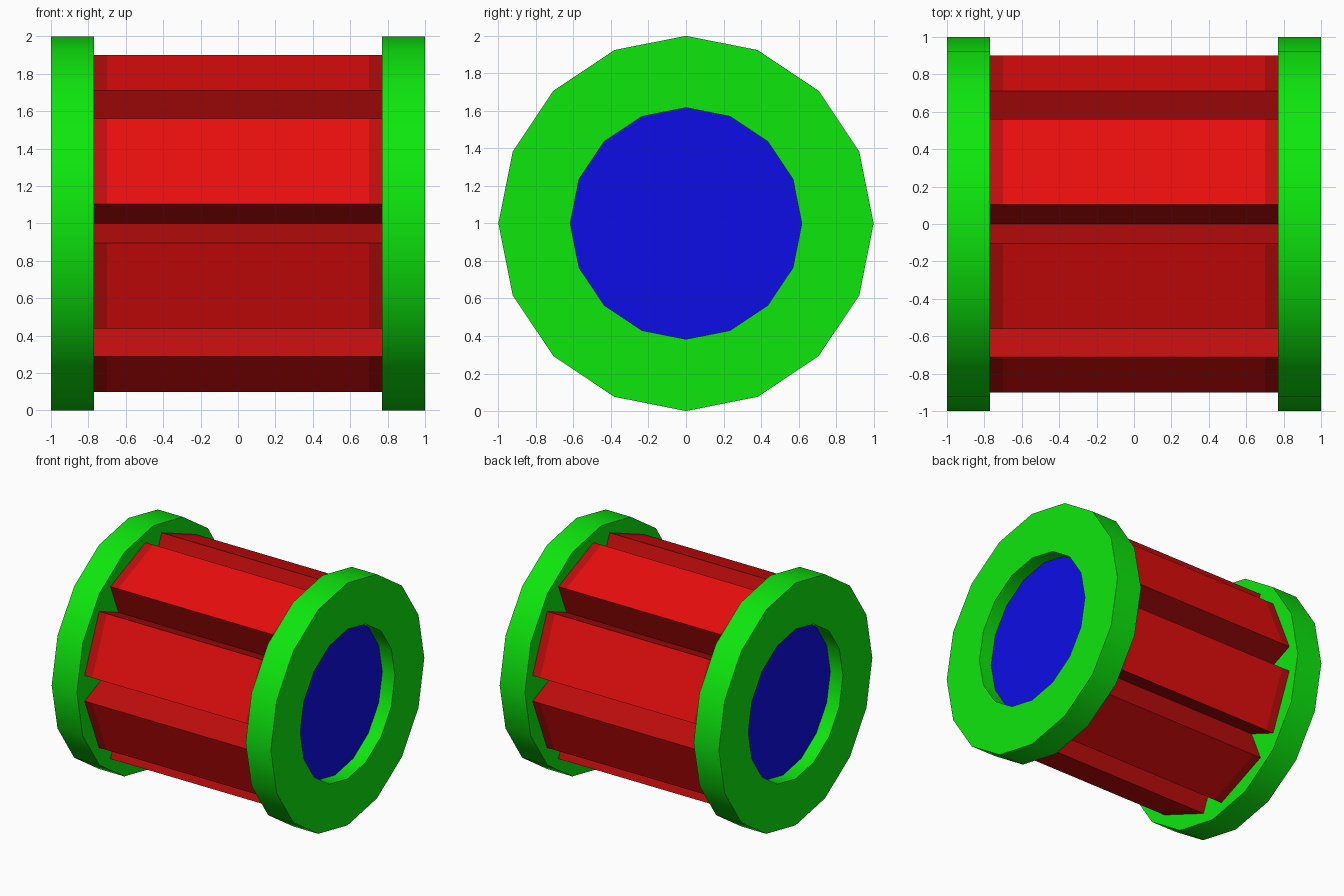
import bpy, bmesh, math

if "Cube" in bpy.data.objects:
    bpy.data.objects.remove(bpy.data.objects["Cube"])


def material(name, rgb):
    m = bpy.data.materials.new(name)
    m.diffuse_color = (*rgb, 1)
    m.use_nodes = True
    m.node_tree.nodes["Principled BSDF"].inputs["Base Color"].default_value = m.diffuse_color
    return m


GREEN = material("green", (0.004, 0.80, 0.004))
BLUE = material("blue", (0.004, 0.004, 0.80))
RED = material("red", (0.80, 0.004, 0.004))
DARK_RED = material("dark red", (0.52, 0.004, 0.004))


def circle(radius, n=16):
    return [(radius * math.cos(math.tau * i / n), radius * math.sin(math.tau * i / n)) for i in range(n)]


def loft(name, loops, mats, closed=False, caps=False, smooth=False):
    """Bridge (x, yz profile) loops along the x axis, centred at z = 1."""
    bm = bmesh.new()
    rows = [[bm.verts.new((x, y, z + 1)) for y, z in prof] for x, prof in loops]
    pairs = list(zip(rows, rows[1:])) + ([(rows[-1], rows[0])] if closed else [])
    for a, b in pairs:
        for i in range(len(a)):
            j = (i + 1) % len(a)
            bm.faces.new((a[i], a[j], b[j], b[i]))
    if caps:
        bm.faces.new(rows[0])
        bm.faces.new(rows[-1])
    bmesh.ops.recalc_face_normals(bm, faces=bm.faces)
    mesh = bpy.data.meshes.new(name)
    bm.to_mesh(mesh)
    bm.free()
    for m in mats:
        mesh.materials.append(m)
    ob = bpy.data.objects.new(name, mesh)
    bpy.context.collection.objects.link(ob)
    if smooth:
        bpy.ops.object.select_all(action='DESELECT')
        ob.select_set(True)
        bpy.context.view_layer.objects.active = ob
        bpy.ops.object.shade_smooth_by_angle(angle=math.radians(30))
    return ob


# End rings
for side, label in ((-1, "left"), (1, "right")):
    loft(label + "_end_ring",
         [(side * x, circle(r)) for x, r in ((0.77, 1), (1, 1), (1, 0.617), (0.77, 0.617))],
         [GREEN], closed=True, smooth=True)

# Recessed core
loft("core", [(-0.885, circle(0.617)), (0.885, circle(0.617))], [BLUE], caps=True)

# Eight flat slats separated by V grooves
profile = []
for k in range(8):
    base = k * math.pi / 4
    for deg, r in ((0, 0.647), (6.65, 0.906), (38.35, 0.906)):
        t = base + math.radians(deg)
        profile.append((r * math.cos(t), r * math.sin(t)))
slats = loft("slats", [(x, profile) for x in (-0.77, -0.70, 0.70, 0.77)], [RED, DARK_RED], caps=True)

# Groove walls and slat ends are darker than the outer faces
for f in slats.data.polygons:
    outer = math.hypot(f.center.y, f.center.z - 1) > 0.82
    f.material_index = 0 if outer and abs(f.center.x) < 0.6 else 1
